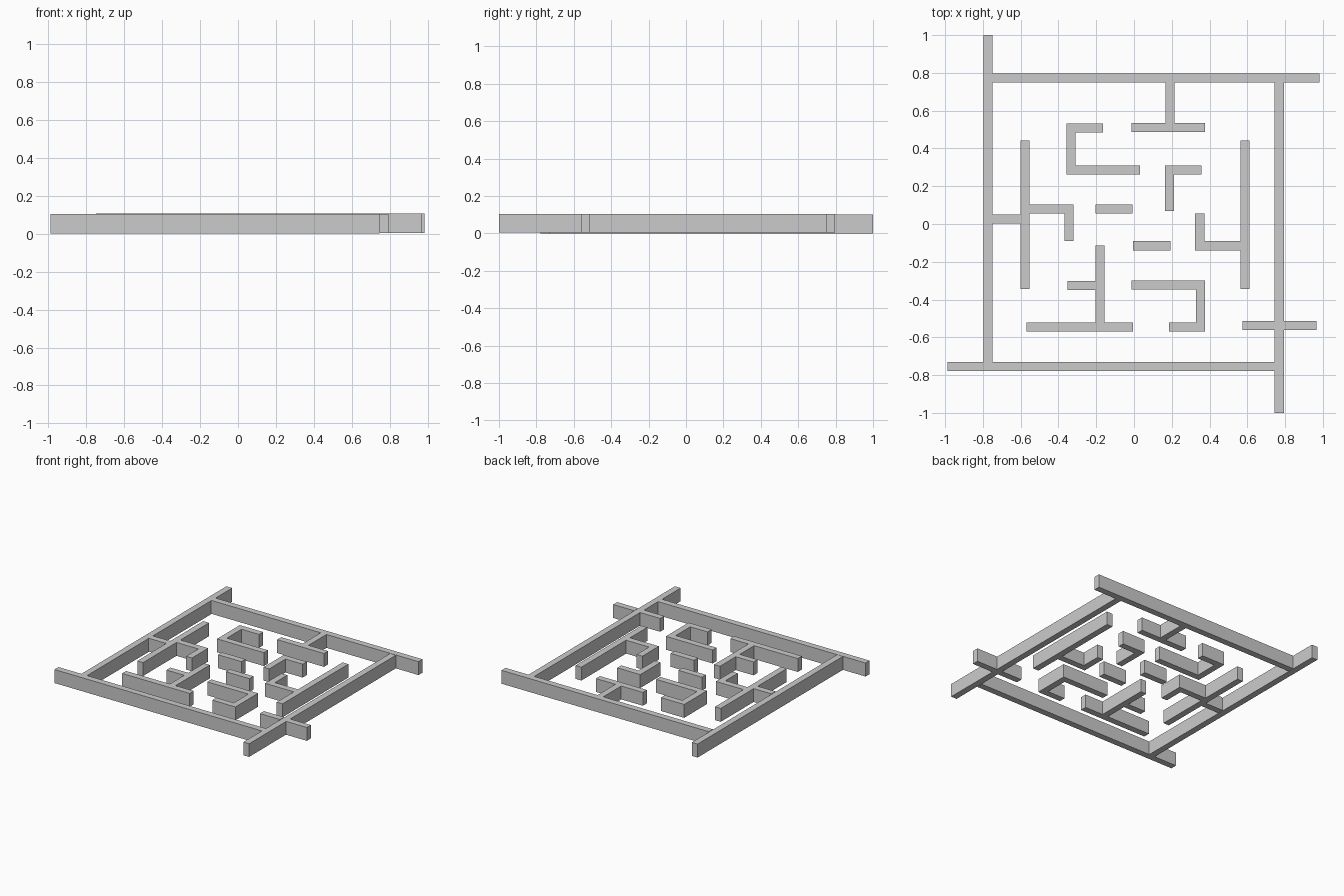
import bpy, bmesh
from mathutils import Vector

if "Cube" in bpy.data.objects:
    bpy.data.objects.remove(bpy.data.objects["Cube"])

W = 0.048          # wall thickness
Z0, Z1 = 0.004, 0.105


def wall(name, path, z0=Z0, z1=Z1):
    """Solid wall following a centre line, with mitred right-angle corners."""
    pts = [Vector(p) for p in path]
    dirs = [(b - a).normalized() for a, b in zip(pts, pts[1:])]
    normals = [Vector((-d.y, d.x)) for d in dirs]
    left, right = [], []
    for i, p in enumerate(pts):
        if 0 < i < len(pts) - 1:
            off = normals[i - 1] + normals[i]
        else:
            off = normals[min(i, len(normals) - 1)]
        left.append(p + off * W / 2)
        right.append(p - off * W / 2)
    bm = bmesh.new()
    base = bm.faces.new([bm.verts.new((p.x, p.y, z0)) for p in right + left[::-1]])
    ext = bmesh.ops.extrude_face_region(bm, geom=[base], use_keep_orig=True)
    top = [v for v in ext["geom"] if isinstance(v, bmesh.types.BMVert)]
    bmesh.ops.translate(bm, vec=(0, 0, z1 - z0), verts=top)
    bmesh.ops.recalc_face_normals(bm, faces=bm.faces)
    mesh = bpy.data.meshes.new(name)
    bm.to_mesh(mesh)
    bm.free()
    bpy.context.collection.objects.link(bpy.data.objects.new(name, mesh))


# Outer walls, each overshooting one corner like a pinwheel
wall("outer_wall_left", [(-0.773, 1.0), (-0.773, -0.731)], 0, 0.102)
wall("outer_wall_back", [(-0.749, 0.773), (0.982, 0.773)])
wall("outer_wall_right", [(0.769, 0.749), (0.769, -1.0)], Z0, 0.103)
wall("outer_wall_front", [(-0.987, -0.755), (0.745, -0.755)], 0.001, 0.103)

# Stubs either side of the right wall
wall("cross_stub_inner", [(0.575, -0.537), (0.745, -0.537)])
wall("cross_stub_outer", [(0.793, -0.537), (0.967, -0.537)])

# T-shaped wall hanging from the back wall
wall("back_tee_stem", [(0.19, 0.749), (0.19, 0.535)])
wall("back_tee_bar", [(-0.014, 0.511), (0.377, 0.511)])

# Left group, joined to the left wall
wall("left_inner_wall", [(-0.576, 0.442), (-0.576, -0.344)])
wall("left_connector", [(-0.749, 0.026), (-0.600, 0.026)])
wall("left_hook", [(-0.552, 0.079), (-0.345, 0.079), (-0.345, -0.09)])

# Right group
wall("right_inner_wall", [(0.588, 0.442), (0.588, -0.344)])
wall("right_hook", [(0.564, -0.115), (0.348, -0.115), (0.348, 0.056)])

# Free-standing bent walls
wall("back_c_wall", [(-0.164, 0.509), (-0.334, 0.509), (-0.334, 0.286), (0.032, 0.286)])
wall("back_corner_wall", [(0.357, 0.286), (0.189, 0.286), (0.189, 0.068)])
wall("front_c_wall", [(-0.013, -0.323), (0.353, -0.323), (0.353, -0.545), (0.184, -0.545)])

# Short straight walls in the middle
wall("middle_wall_back", [(-0.205, 0.079), (-0.009, 0.079)])
wall("middle_wall_front", [(-0.004, -0.115), (0.192, -0.115)])

# Branching wall near the front
wall("front_branch_bar", [(-0.569, -0.545), (-0.005, -0.545)])
wall("front_branch_stem", [(-0.18, -0.113), (-0.18, -0.521)])
wall("front_branch_stub", [(-0.352, -0.326), (-0.204, -0.326)])
